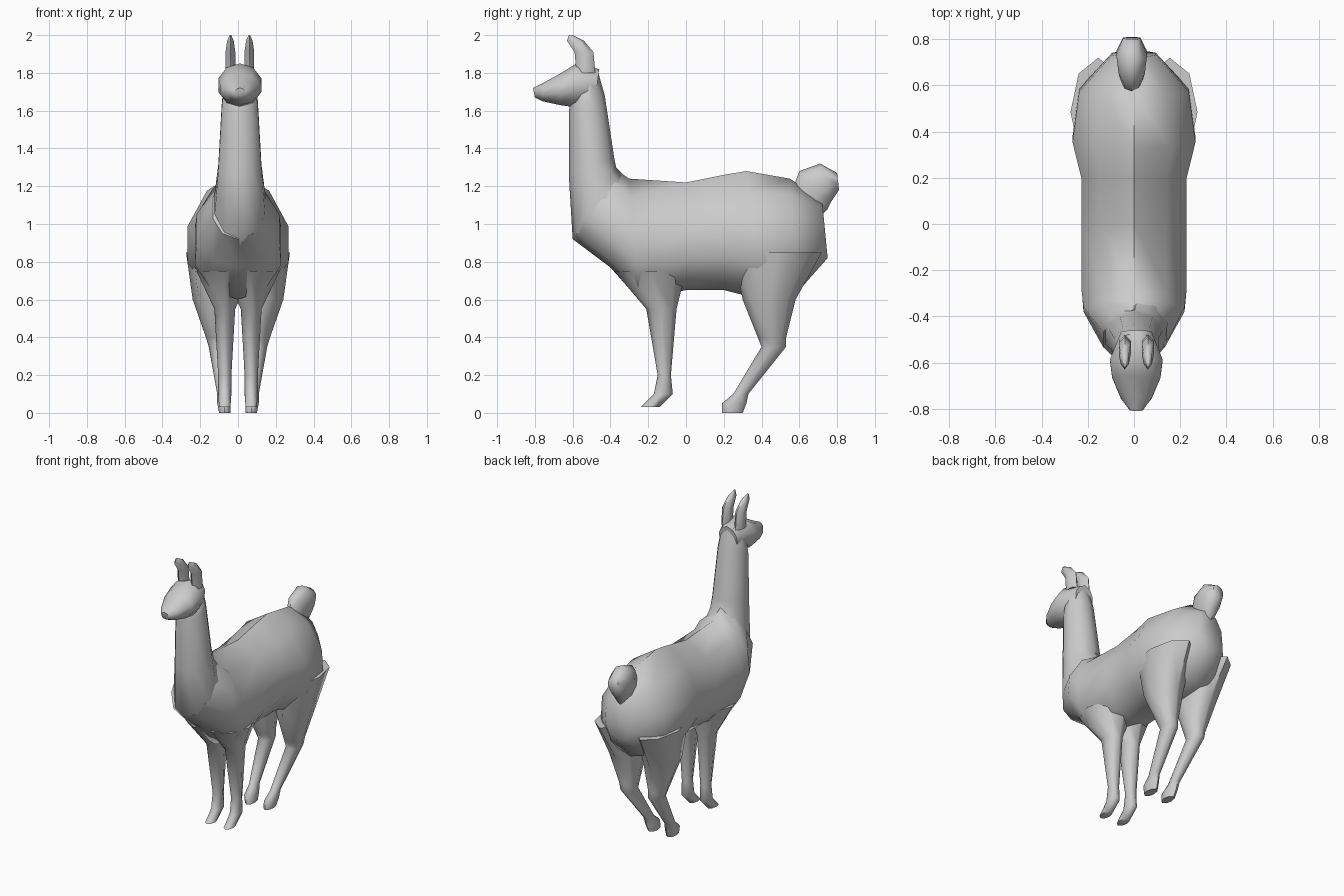
import bpy, bmesh, math
from mathutils import Vector

cube = bpy.data.objects.get("Cube")
if cube:
    bpy.data.objects.remove(cube, do_unlink=True)

grey = (.6, .6, .6, 1)
wool = bpy.data.materials.new("grey_wool")
wool.use_nodes = True
wool.diffuse_color = grey
wool.node_tree.nodes["Principled BSDF"].inputs["Base Color"].default_value = grey


def ring(top, bottom, width, x=0):
    """An upright or tilted oval between two (y, z) points on the outline."""
    start, end = Vector((x, *top)), Vector((x, *bottom))
    return start, end, width


def level(z, front, back, width, x=0):
    """A flat oval at one height."""
    return ring(top=(front, z), bottom=(back, z), width=width, x=x)


def loft(name, rings, sides=10, sag=1):
    """Skin the rings and cap both ends; sag below one lowers the widest line."""
    bm = bmesh.new()
    loops = []
    for start, end, width in rings:
        loop = []
        for i in range(sides):
            angle = math.tau * i / sides
            share = ((1 - math.cos(angle)) / 2) ** sag
            point = start.lerp(end, share)
            point.x += width * math.sin(angle)
            loop.append(bm.verts.new(point))
        loops.append(loop)
    for lower, upper in zip(loops, loops[1:]):
        for i in range(sides):
            j = (i + 1) % sides
            bm.faces.new((lower[i], lower[j], upper[j], upper[i]))
    bm.faces.new(loops[0])
    bm.faces.new(loops[-1])
    bmesh.ops.recalc_face_normals(bm, faces=bm.faces)
    mesh = bpy.data.meshes.new(name)
    bm.to_mesh(mesh)
    bm.free()
    mesh.materials.append(wool)
    part = bpy.data.objects.new(name, mesh)
    bpy.context.collection.objects.link(part)
    bpy.ops.object.select_all(action='DESELECT')
    part.select_set(True)
    bpy.context.view_layer.objects.active = part
    bpy.ops.object.shade_smooth_by_angle(angle=math.radians(60))


# Torso: rump, haunch, hip, loin, back, shoulder, chest, breast
loft("torso", [
    ring(top=(.72, 1.13), bottom=(.75, .82), width=.1),
    ring(top=(.55, 1.24), bottom=(.6, .65), width=.25),
    ring(top=(.32, 1.28), bottom=(.4, .6), width=.28),
    ring(top=(.2, 1.26), bottom=(.2, .65), width=.24),
    ring(top=(0, 1.22), bottom=(0, .65), width=.24),
    ring(top=(-.3, 1.24), bottom=(-.25, .6), width=.24),
    ring(top=(-.33, 1.26), bottom=(-.4, .77), width=.23),
    ring(top=(-.37, 1.3), bottom=(-.6, .92), width=.14),
], sag=.8)

# Neck, from the chest up into the head
lean = .01
loft("neck", [
    ring(top=(-.3, 1.2), bottom=(-.5, .85), width=.15, x=lean),
    ring(top=(-.37, 1.3), bottom=(-.6, .92), width=.14, x=lean),
    ring(top=(-.38, 1.35), bottom=(-.62, 1.25), width=.12, x=lean),
    ring(top=(-.43, 1.68), bottom=(-.62, 1.6), width=.1, x=lean),
    ring(top=(-.47, 1.82), bottom=(-.6, 1.7), width=.08, x=lean),
])

# Head, from the nape to the muzzle
loft("head", [
    ring(top=(-.46, 1.82), bottom=(-.48, 1.65), width=.07, x=lean),
    ring(top=(-.58, 1.85), bottom=(-.6, 1.62), width=.12, x=lean),
    ring(top=(-.66, 1.8), bottom=(-.67, 1.63), width=.11, x=lean),
    ring(top=(-.75, 1.75), bottom=(-.76, 1.65), width=.07, x=lean),
    ring(top=(-.81, 1.72), bottom=(-.8, 1.67), width=.03, x=lean),
])

# Tail tuft
loft("tail", [
    ring(top=(.57, 1.2), bottom=(.72, 1.05), width=.05, x=-lean),
    ring(top=(.6, 1.28), bottom=(.75, 1.08), width=.06, x=-lean),
    ring(top=(.71, 1.32), bottom=(.77, 1.12), width=.07, x=-lean),
    ring(top=(.8, 1.27), bottom=(.81, 1.18), width=.04, x=-lean),
])

# Ears and legs, once for each side
for name, side in (("left", 1), ("right", -1)):
    ear = lean + side * .05
    loft(name + "_ear", [
        level(z=1.8, front=-.58, back=-.48, width=.03, x=ear),
        level(z=1.91, front=-.59, back=-.49, width=.03, x=ear),
        level(z=1.97, front=-.63, back=-.54, width=.02, x=ear),
        level(z=2, front=-.62, back=-.6, width=.005, x=ear),
    ], sides=6)

    # Shoulder, elbow, shin, ankle, hoof
    foot = side * .07
    loft(name + "_front_leg", [
        level(z=.75, front=-.38, back=0, width=.15, x=foot),
        level(z=.55, front=-.21, back=-.05, width=.055, x=foot),
        level(z=.2, front=-.15, back=-.08, width=.035, x=foot),
        level(z=.1, front=-.17, back=-.07, width=.035, x=foot),
        level(z=.03, front=-.24, back=-.14, width=.03, x=foot),
    ], sides=8)

    # Thigh, knee, hock, ankle, hoof; the leg splays outward with height
    thigh = [
        level(z=z, front=front, back=back, width=width, x=foot + side * z / 10)
        for z, front, back, width in (
            (.85, .25, .72, .12), (.6, .3, .58, .11), (.4, .38, .53, .06),
            (.35, .4, .53, .05), (.1, .25, .33, .03), (.05, .19, .32, .035),
            (0, .19, .3, .03))
    ]
    loft(name + "_hind_leg", thigh, sides=8)
